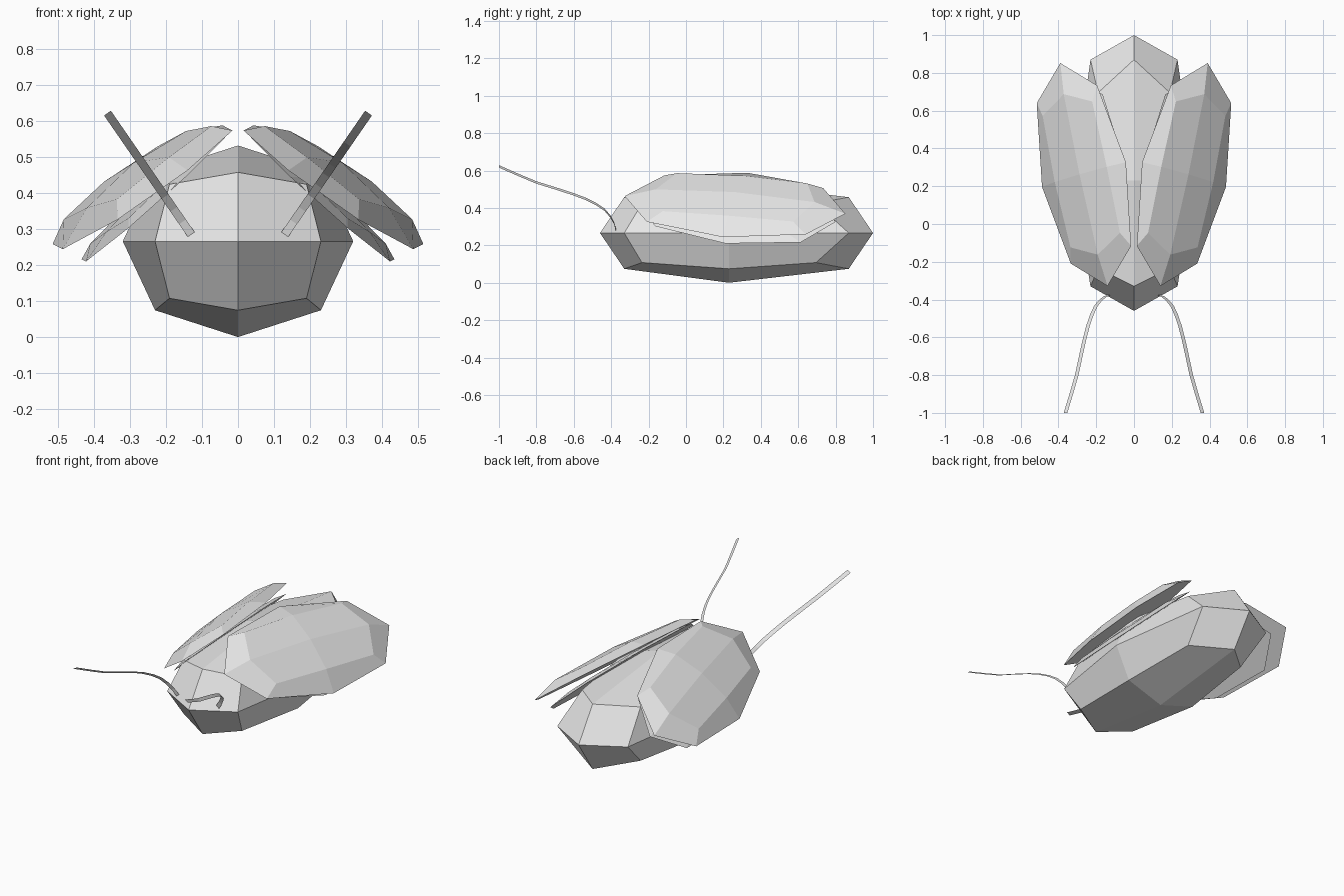
import bpy
import bmesh
from mathutils import Vector

cube = bpy.data.objects.get("Cube")
if cube:
    bpy.data.objects.remove(cube, do_unlink=True)

# One plain grey for everything
GREY = (0.8, 0.8, 0.8, 1.0)
grey = bpy.data.materials.new("plain_grey")
grey.use_nodes = True
grey.diffuse_color = GREY
bsdf = next(n for n in grey.node_tree.nodes if n.type == 'BSDF_PRINCIPLED')
bsdf.inputs["Base Color"].default_value = GREY


def finish(name, bm):
    """Turn a bmesh into a flat-shaded grey object."""
    bmesh.ops.recalc_face_normals(bm, faces=bm.faces[:])
    mesh = bpy.data.meshes.new(name)
    bm.to_mesh(mesh)
    bm.free()
    mesh.materials.append(grey)
    obj = bpy.data.objects.new(name, mesh)
    bpy.context.collection.objects.link(obj)
    return obj


def faceted_ball(name, place, half=False):
    """Cube with each side cut in four; place() maps grid signs to a point."""
    bm = bmesh.new()
    verts = {}

    def vert(key):
        if key not in verts:
            verts[key] = bm.verts.new(place(*key))
        return verts[key]

    for axis in range(3):
        for side in (-1, 1):
            for a in (-1, 0):
                for b in (-1, 0):
                    keys = []
                    for da, db in ((0, 0), (1, 0), (1, 1), (0, 1)):
                        k = [a + da, b + db]
                        k.insert(axis, side)
                        keys.append(tuple(k))
                    if half and min(k[2] for k in keys) < 0:
                        continue
                    bm.faces.new([vert(k) for k in keys])
    if half:
        # flat underside
        ring = [(1, 0), (1, 1), (0, 1), (-1, 1), (-1, 0), (-1, -1), (0, -1), (1, -1)]
        bm.faces.new([vert((i, j, 0)) for i, j in ring])
    return finish(name, bm)


# Body: elongated faceted ball, shrinking towards its edges and corners
def body_point(i, j, k):
    n = abs(i) + abs(j) + abs(k)
    s = {1: 1.0, 2: 0.72, 3: 0.595}[n]
    reach = {1: 0.73, 2: 0.60, 3: 0.465}[n]
    mid = 0.23 if (j == 0 or n == 3) else 0.27
    return (0.32 * s * i, mid + reach * j, 0.266 + 0.266 * s * k)


faceted_ball("body", body_point)


# Wings: half-ball domes laid on a tilted plane (u across, v along, w up)
def wing(name, side, centre, u, v, height, lean):
    c, u, v = Vector(centre), Vector(u), Vector(v)
    w = u.cross(v).normalized() * height + u * lean

    def point(i, j, k):
        n = abs(i) + abs(j) + abs(k)
        s = {1: 1.0, 2: 0.72, 3: 0.59}[n]
        across = 0.62 if (n == 2 and k and i) else s
        p = c + u * (i * across) + v * (j * s) + w * (k * s)
        return (-side * p.x, p.y, p.z)

    faceted_ball(name, point, half=True)


# Antenna centre line as (y, z); x follows z along a slanted plane
PATH = [(-0.375, 0.285), (-0.385, 0.32), (-0.405, 0.355), (-0.435, 0.39),
        (-0.48, 0.42), (-0.54, 0.45), (-0.61, 0.476), (-0.70, 0.505),
        (-0.80, 0.536), (-0.90, 0.578), (-1.0, 0.622)]


def antenna(name, side):
    bm = bmesh.new()
    rows = []
    for y, z in PATH:
        x = 0.13 + (z - 0.285) * 0.69
        rows.append([bm.verts.new((side * (x + d * 0.0095), y, z - d * 0.0065))
                     for d in (-1, 1)])
    for (a, b), (c, d) in zip(rows, rows[1:]):
        bm.faces.new((a, b, d, c))
    finish(name, bm)


for label, side in (("left", 1), ("right", -1)):
    wing(label + "_wing_case", side, (-0.265, 0.262, 0.416),
         (0.222, 0.065, 0.172), (-0.125, 0.59, -0.047), 0.069, 0.08)
    wing(label + "_under_wing", side, (-0.235, 0.26, 0.385),
         (0.187, 0.05, 0.175), (-0.09, 0.54, -0.06), 0.03, 0.0)
    antenna(label + "_antenna", side)
